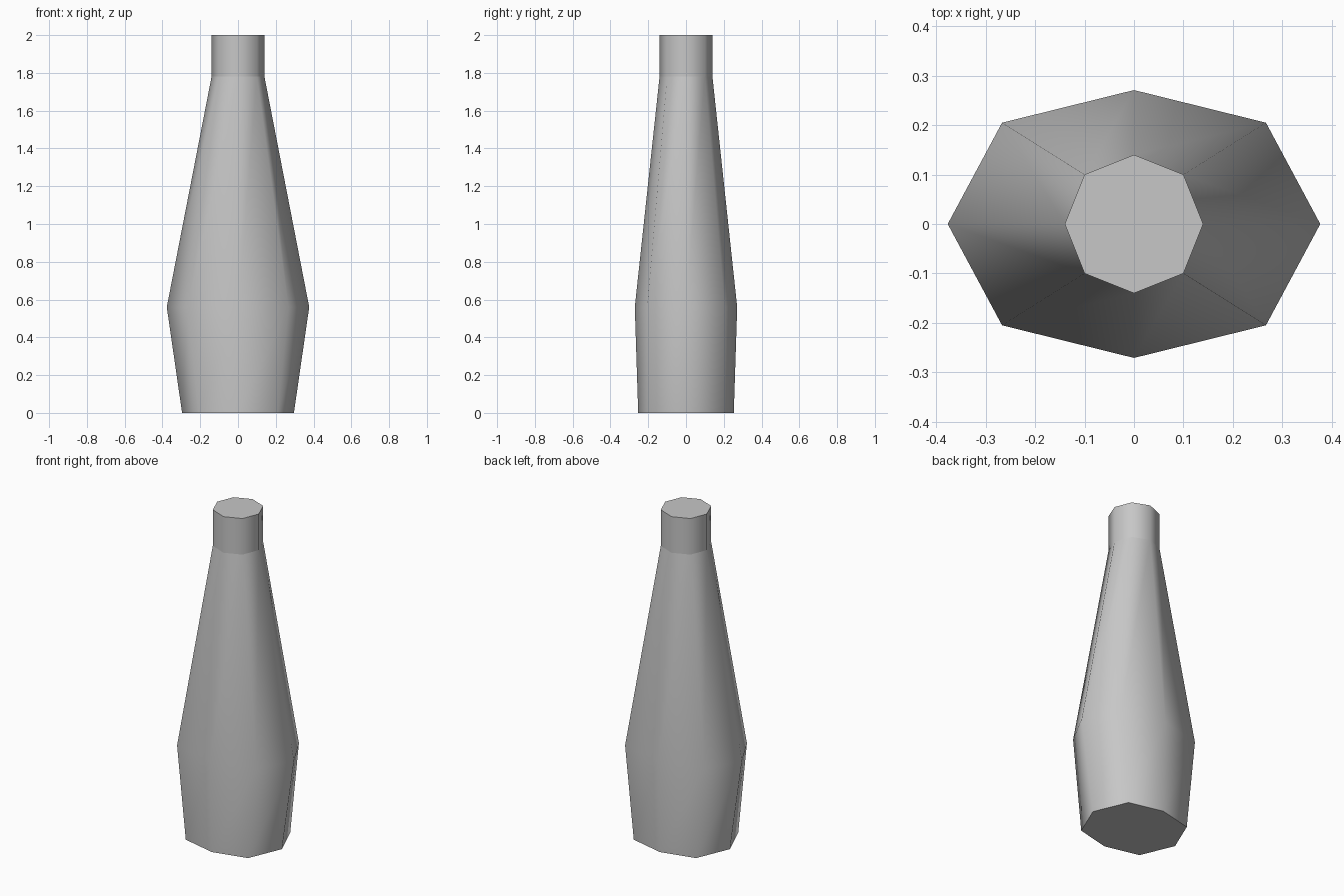
import bpy, bmesh, math

cube = bpy.data.objects.get("Cube")
if cube:
    bpy.data.objects.remove(cube)

grey = bpy.data.materials.new("plain grey")
grey.use_nodes = True
colour = (0.57, 0.57, 0.57, 1)
grey.diffuse_color = colour
grey.node_tree.nodes["Principled BSDF"].inputs["Base Color"].default_value = colour


def octagon(bm, z, rx, ry, dx, dy):
    """Ring with axis corners at rx, ry and diagonal corners at dx, dy."""
    corners = [(rx, 0), (dx, dy), (0, ry), (-dx, dy),
               (-rx, 0), (-dx, -dy), (0, -ry), (dx, -dy)]
    return [bm.verts.new((x, y, z)) for x, y in corners]


def loft(name, sections, cap_bottom=False, cap_top=False):
    bm = bmesh.new()
    rings = [octagon(bm, *s) for s in sections]
    for low, high in zip(rings, rings[1:]):
        for i in range(8):
            j = (i + 1) % 8
            bm.faces.new((low[i], low[j], high[j], high[i]))
    if cap_bottom:
        bm.faces.new(rings[0][::-1])
    if cap_top:
        bm.faces.new(rings[-1])
    mesh = bpy.data.meshes.new(name)
    bm.to_mesh(mesh)
    bm.free()
    mesh.materials.append(grey)
    obj = bpy.data.objects.new(name, mesh)
    bpy.context.collection.objects.link(obj)
    bpy.ops.object.select_all(action='DESELECT')
    obj.select_set(True)
    bpy.context.view_layer.objects.active = obj
    bpy.ops.object.shade_smooth_by_angle(angle=math.radians(60))
    return obj


neck_ring = (0.14, 0.14, 0.1, 0.1)

# Flattened oval body tapering up to the neck
loft("bottle_body", [(0, 0.296, 0.253, 0.21, 0.203),
                     (0.56, 0.377, 0.271, 0.267, 0.205),
                     (1.78, *neck_ring)], cap_bottom=True)

# Straight neck with a closed top
loft("bottle_neck", [(1.78, *neck_ring), (2, *neck_ring)], cap_top=True)
